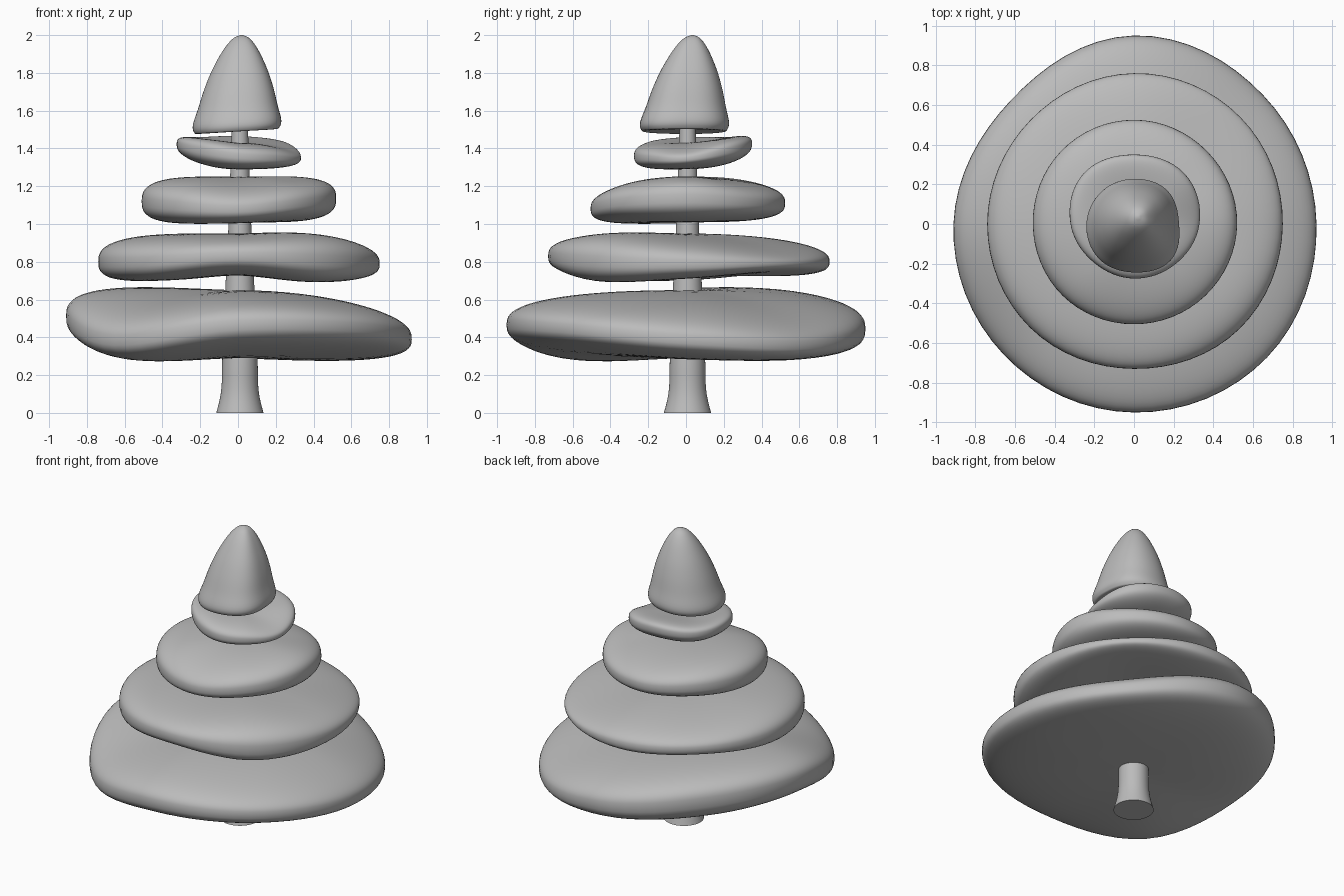
import bpy, math
from mathutils import Vector

cube = bpy.data.objects.get("Cube")
if cube:
    bpy.data.objects.remove(cube, do_unlink=True)

SEGMENTS = 64

grey = bpy.data.materials.new("plain grey")
grey.use_nodes = True
colour = (0.5, 0.5, 0.5, 1)
grey.diffuse_color = colour
grey.node_tree.nodes["Principled BSDF"].inputs["Base Color"].default_value = colour


def around(samples, angle):
    """Smooth closed interpolation of evenly spaced samples, from +x towards +y."""
    n = len(samples)
    place = angle / math.tau * n
    i = int(place)
    t = place - i
    a, b, c, d = (samples[(i + k) % n] for k in (-1, 0, 1, 2))
    return b + t / 2 * (c - a + t * (2*a - 5*b + 4*c - d + t * (3*(b - c) + d - a)))


def loft(name, ring_count, point):
    """Skin rings of points from bottom to top and close both ends with a fan."""
    verts, faces = [], []
    for ring in range(ring_count):
        for s in range(SEGMENTS):
            verts.append(point(ring / (ring_count - 1), math.tau * s / SEGMENTS))
    for ring in range(ring_count - 1):
        for s in range(SEGMENTS):
            a, b = ring * SEGMENTS + s, ring * SEGMENTS + (s + 1) % SEGMENTS
            faces.append((a, b, b + SEGMENTS, a + SEGMENTS))
    for start, flip in ((0, True), ((ring_count - 1) * SEGMENTS, False)):
        loop = range(start, start + SEGMENTS)
        hub = len(verts)
        verts.append(sum((verts[v] for v in loop), Vector()) / SEGMENTS)
        for s in range(SEGMENTS):
            a, b = loop[s], loop[(s + 1) % SEGMENTS]
            faces.append((b, a, hub) if flip else (a, b, hub))
    mesh = bpy.data.meshes.new(name)
    mesh.from_pydata(verts, [], faces)
    mesh.materials.append(grey)
    obj = bpy.data.objects.new(name, mesh)
    bpy.context.collection.objects.link(obj)
    bpy.ops.object.select_all(action="DESELECT")
    obj.select_set(True)
    bpy.context.view_layer.objects.active = obj
    bpy.ops.object.shade_smooth_by_angle(angle=math.radians(50))
    return obj


def tier(name, low, high, radii, tops, bottoms):
    """Wavy rounded slab; the sample lists give its rim in hundredths."""
    def point(t, angle):
        phi = (t - 0.5) * math.pi * 0.97
        reach = max(math.cos(phi), 0) ** 0.72
        lift = math.copysign(abs(math.sin(phi)) ** 0.72, phi)
        blend = reach ** 1.7
        top = high + (around(tops, angle) / 100 - high) * blend
        bottom = low + (around(bottoms, angle) / 100 - low) * blend
        r = around(radii, angle) / 100 * reach
        return Vector((r * math.cos(angle), r * math.sin(angle),
                       (top + bottom) / 2 + lift * (top - bottom) / 2))
    return loft(name, 41, point)


def along(profile, t):
    """Smooth position along a list of (radius, height) pairs."""
    place = t * (len(profile) - 1)
    i = min(int(place), len(profile) - 2)
    t = place - i
    p = [Vector(profile[min(max(i + k, 0), len(profile) - 1)]) for k in (-1, 0, 1, 2)]
    return p[1] + t / 2 * (p[2] - p[0] + t * (2*p[0] - 5*p[1] + 4*p[2] - p[3]
                           + t * (3*(p[1] - p[2]) + p[3] - p[0])))


# Foliage tiers, bottom to top
tier("bottom_foliage", 0.29, 0.65,
     (92, 92, 95, 88, 91, 93, 95, 95),
     (54, 50, 63, 72, 71, 56, 63, 60),
     (24, 22, 26, 30, 32, 21, 30, 30))
tier("lower_foliage", 0.73, 0.95,
     (75, 76, 76, 74, 74, 74, 73, 75),
     (92, 86, 91, 92, 96, 96, 96, 99),
     (66, 72, 69, 70, 64, 64, 70, 62))
tier("middle_foliage", 1.01, 1.25,
     (52, 52, 52.5, 52, 51, 51, 50.5, 51),
     (128, 123, 122, 126, 127, 124, 119, 124),
     (99, 100, 100, 100, 97, 96, 97, 99))
tier("upper_foliage", 1.29, 1.43,
     (33, 36, 35, 36, 32, 28, 27.5, 29),
     (140, 148, 151, 150, 150, 148, 144, 142),
     (129, 131, 134, 134, 134, 130, 128, 128))

# Pointed crown: radius is a fraction of the base outline
crown_profile = ((0.3, 1.5), (0.85, 1.49), (0.97, 1.5), (1, 1.54), (0.9, 1.62),
                 (0.78, 1.72), (0.62, 1.82), (0.4, 1.92), (0.2, 1.98), (0.03, 2))
crown_radii = (22.5, 23.5, 22.5, 23, 24, 25, 24.5, 26)


def crown_point(t, angle):
    reach, z = along(crown_profile, t)
    rise = max(z - 1.5, 0) * 2
    r = around(crown_radii, angle) / 100 * reach
    droop = 0.015 * math.cos(angle) * reach * (1 - rise)
    return Vector((r * math.cos(angle) + 0.02 * rise,
                   r * math.sin(angle) + 0.035 * rise, z + droop))


loft("crown_foliage", 37, crown_point)

# Flared trunk running up through every tier
trunk_profile = ((0.125, 0), (0.105, 0.08), (0.096, 0.16), (0.093, 0.3), (0.075, 0.7),
                 (0.06, 1), (0.05, 1.3), (0.042, 1.52))


def trunk_point(t, angle):
    r, z = along(trunk_profile, t)
    return Vector((r * math.cos(angle) + 0.01, r * math.sin(angle) + 0.008, z))


loft("trunk", 29, trunk_point)
